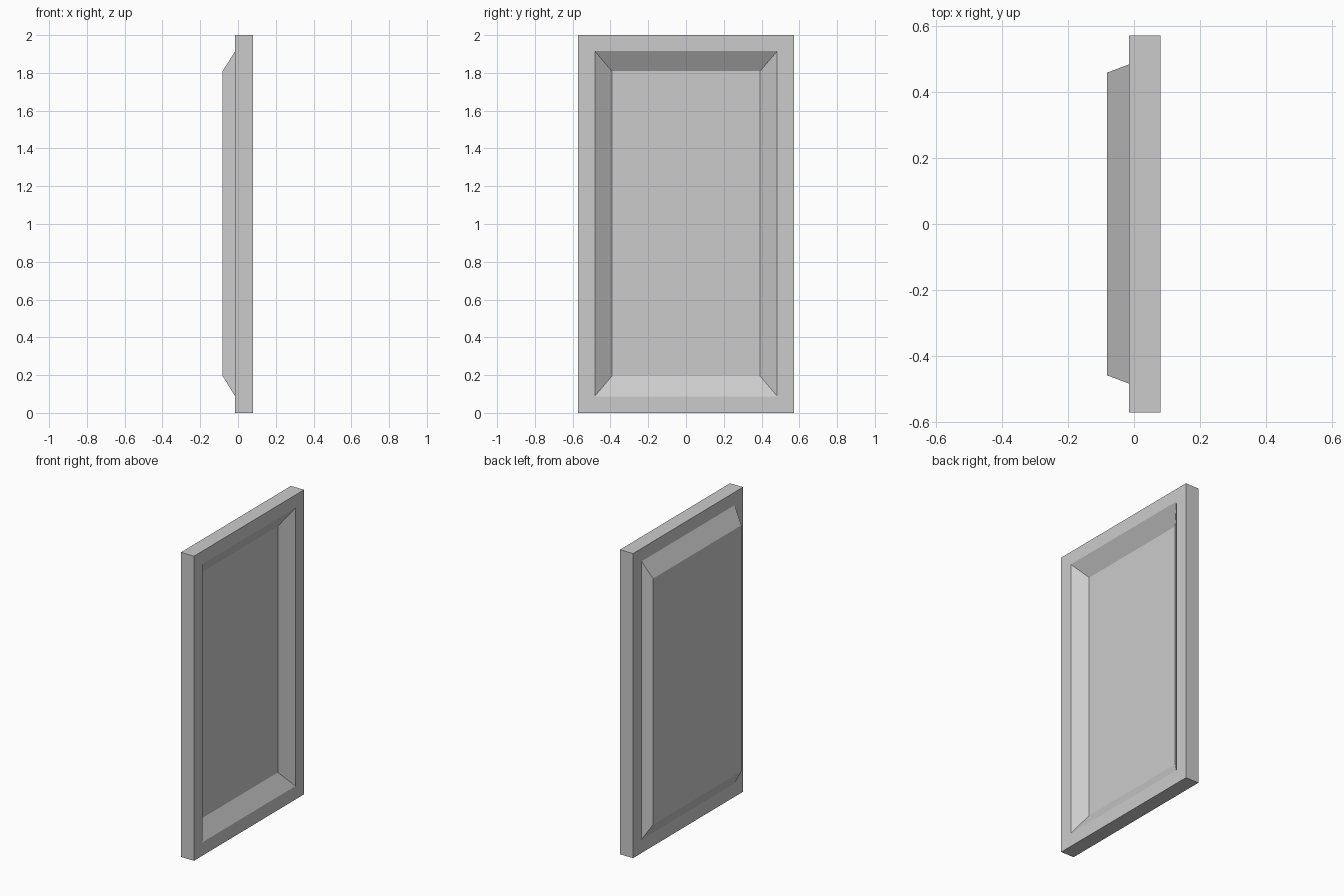
import bpy, bmesh

if "Cube" in bpy.data.objects:
    bpy.data.objects.remove(bpy.data.objects["Cube"])

# Rectangular rings lofted from the raised back, around the frame, to the sunken front.
# Each ring: x position, half width (y), bottom z, top z
RINGS = [
    (-0.081, 0.458, 0.194, 1.810),   # raised back panel
    (-0.015, 0.483, 0.088, 1.915),   # foot of the back bevel
    (-0.015, 0.571, 0.0, 2.0),       # frame, back edge
    (0.080, 0.571, 0.0, 2.0),        # frame, front edge
    (0.080, 0.483, 0.088, 1.915),    # rim of the recess
    (0.014, 0.393, 0.194, 1.810),    # recess floor
]


def loft_rectangles(name, rings):
    bm = bmesh.new()
    loops = [[bm.verts.new((x, y, z)) for y, z in
              ((-w, lo), (w, lo), (w, hi), (-w, hi))]
             for x, w, lo, hi in rings]
    for a, b in zip(loops, loops[1:]):
        for i in range(4):
            j = (i + 1) % 4
            bm.faces.new((a[i], a[j], b[j], b[i]))
    bm.faces.new(loops[0])
    bm.faces.new(loops[-1])
    bmesh.ops.recalc_face_normals(bm, faces=bm.faces)
    mesh = bpy.data.meshes.new(name)
    bm.to_mesh(mesh)
    bm.free()
    obj = bpy.data.objects.new(name, mesh)
    bpy.context.collection.objects.link(obj)
    return obj


# Framed panel: sunken on the +x side, raised on the -x side
loft_rectangles("framed_panel", RINGS)
